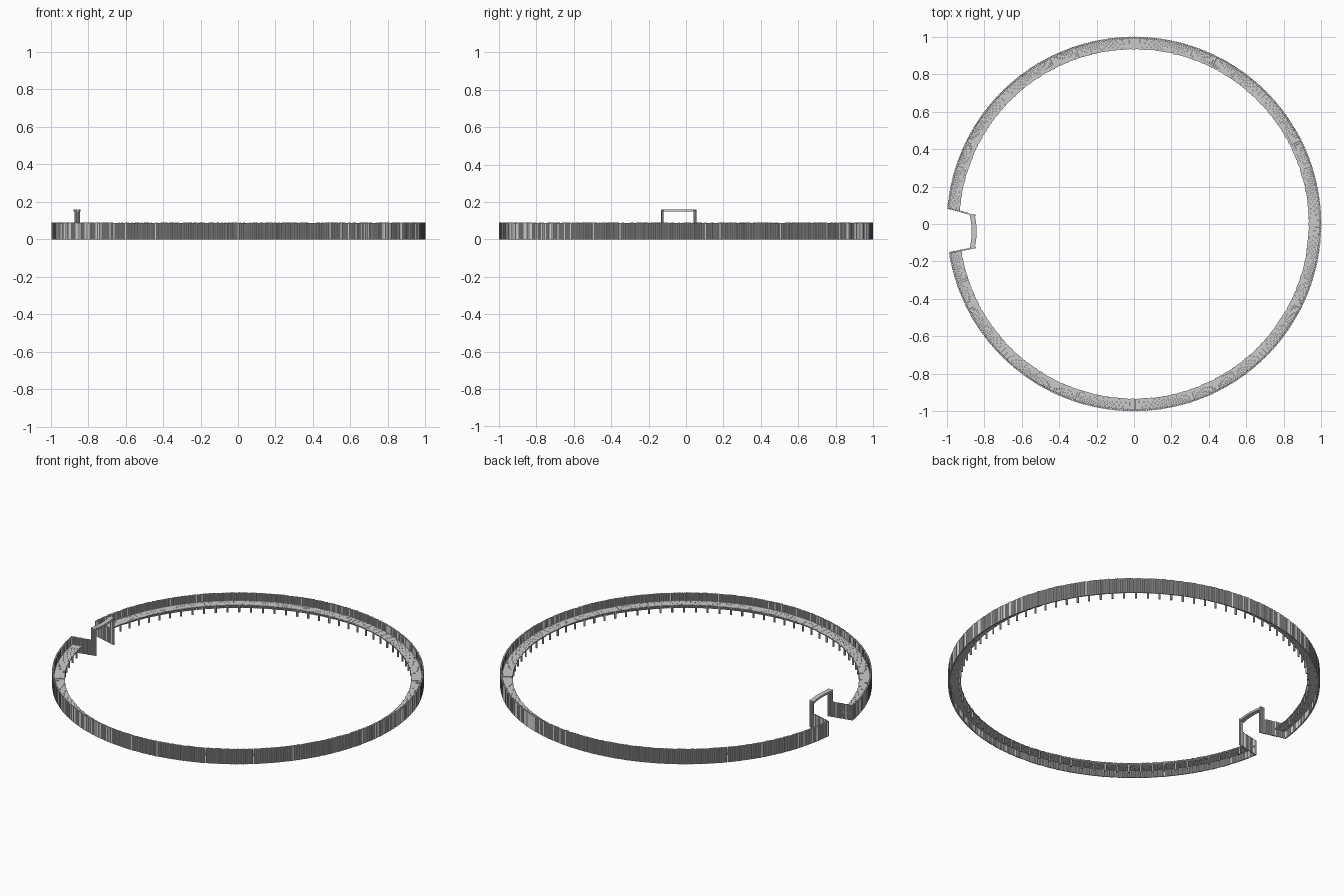
import bpy, bmesh, random
from math import pi, sin, cos, atan2
from mathutils import Matrix, Vector

if "Cube" in bpy.data.objects:
    bpy.data.objects.remove(bpy.data.objects["Cube"])

random.seed(4)
A0, A1 = -pi + 0.156, pi - 0.085      # ring runs between the two gate sides
LOG_R, WALL_H, DECK_Z = 0.0052, 0.09, 0.042


def log(bm, x, y, z0, z1, r=LOG_R, sides=6):
    m = Matrix.Translation((x, y, (z0 + z1) / 2)) @ Matrix.Rotation(random.uniform(0, pi), 4, 'Z')
    bmesh.ops.create_cone(bm, cap_ends=True, segments=sides, radius1=r, radius2=r,
                          depth=z1 - z0, matrix=m)


def plank(bm, loc, size, angle):
    m = (Matrix.Translation(loc) @ Matrix.Rotation(angle, 4, 'Z')
         @ Matrix.Diagonal((*size, 1)))
    bmesh.ops.create_cube(bm, size=1, matrix=m)


def finish(bm, name):
    mesh = bpy.data.meshes.new(name)
    bm.to_mesh(mesh)
    bm.free()
    ob = bpy.data.objects.new(name, mesh)
    bpy.context.collection.objects.link(ob)
    return ob


def angles(n):
    return [A0 + (A1 - A0) * i / (n - 1) for i in range(n)]


# Palisade: ring of upright logs
bm = bmesh.new()
for a in angles(610):
    r = 1 - LOG_R
    log(bm, r * cos(a), r * sin(a), 0, WALL_H - random.uniform(0, 0.003))
finish(bm, "palisade_logs")

# Walkway: radial planks on the inner side of the palisade
bm = bmesh.new()
for a in angles(480):
    inner = 0.932 + random.uniform(-0.002, 0.002)
    mid, length = (inner + 0.99) / 2, 0.99 - inner
    plank(bm, (mid * cos(a), mid * sin(a), DECK_Z - random.uniform(0, 0.001)),
          (length, 0.0117, 0.006), a)
finish(bm, "walkway_planks")

# Posts carrying the inner edge of the walkway
bm = bmesh.new()
for a in angles(90)[1:-1]:
    log(bm, 0.938 * cos(a), 0.938 * sin(a), 0, DECK_Z, 0.006)
finish(bm, "walkway_posts")

# Gate side walls: log rows leading inward, ending in tall gate posts
ends = (Vector((-0.848, 0.045)), Vector((-0.848, -0.125)))
for name, a, end in (("left", A1, ends[0]), ("right", A0, ends[1])):
    bm = bmesh.new()
    start = Vector((cos(a), sin(a))) * (1 - LOG_R)
    n = 15
    for i in range(n):
        p = start.lerp(end, i / (n - 1))
        tall = i >= n - 3
        log(bm, p.x, p.y, 0, 0.16 if tall else WALL_H - random.uniform(0, 0.003))
    finish(bm, "gate_wall_" + name)

# Lintel: short planks bridging the gate, bowed slightly inward
bm = bmesh.new()
n = 17
for i in range(n):
    t = i / (n - 1)
    y = ends[0].y + (ends[1].y - ends[0].y) * t
    bow = 0.010 * 4 * t * (1 - t)
    slope = atan2(0.04 * (1 - 2 * t), 0.17)
    plank(bm, (-0.863 + bow, y, 0.154), (0.026, 0.0112, 0.012), slope)
finish(bm, "gate_lintel")
